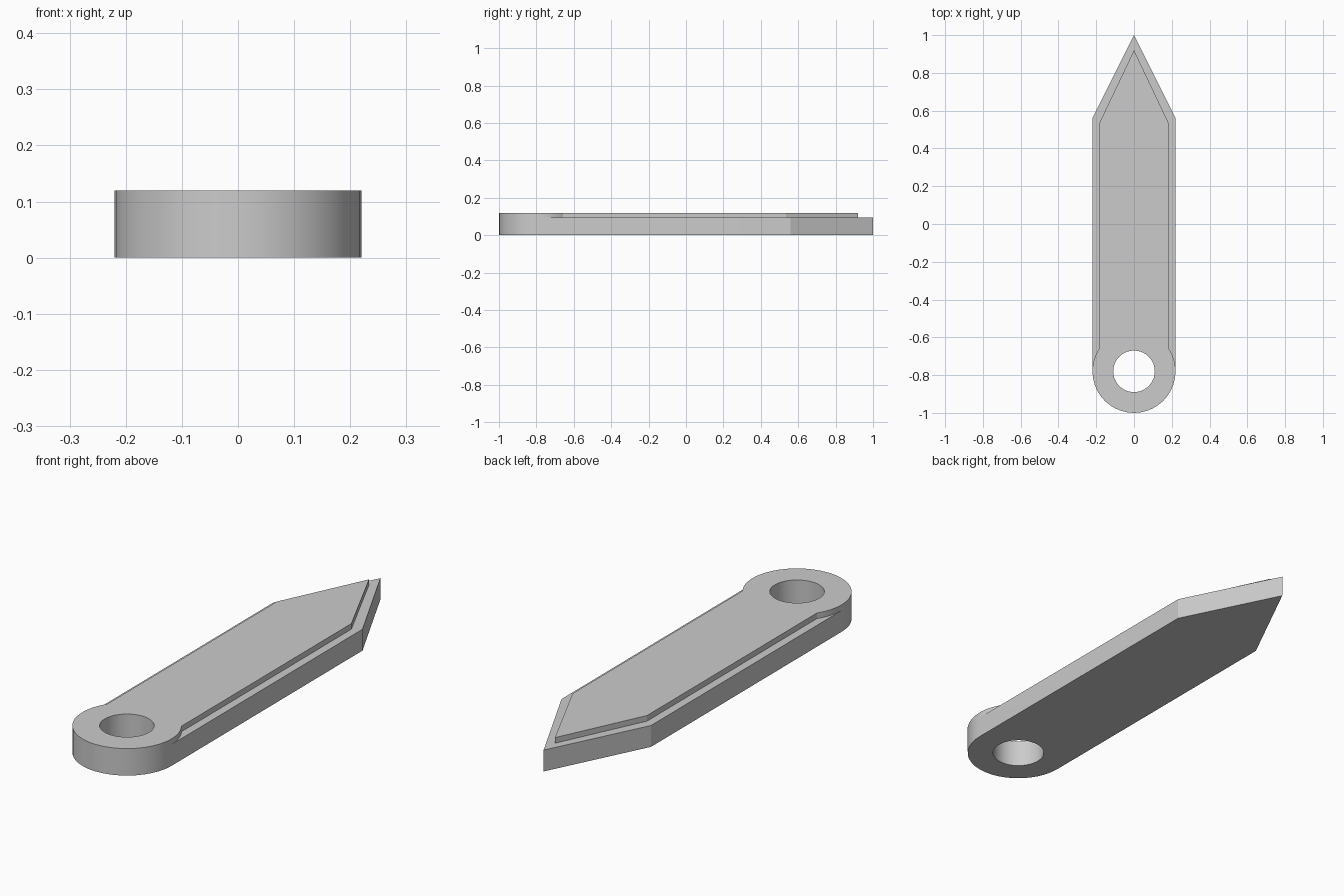
import bpy, bmesh
from math import sin, cos, pi, asin, radians

if "Cube" in bpy.data.objects:
    bpy.data.objects.remove(bpy.data.objects["Cube"])

R, HOLE, CY = 0.22, 0.11, -0.78      # eyelet radius, hole radius, eyelet centre
HEIGHT, RIM = 0.12, 0.095            # full height, height of the stepped rim


def arc(a0, a1, n, r=R):
    return [(r * cos(a0 + (a1 - a0) * i / n), CY + r * sin(a0 + (a1 - a0) * i / n))
            for i in range(n + 1)]


def prism(name, outline, z0, z1):
    bm = bmesh.new()
    face = bm.faces.new([bm.verts.new((x, y, z0)) for x, y in outline])
    up = bmesh.ops.extrude_face_region(bm, geom=[face])["geom"]
    bmesh.ops.translate(bm, vec=(0, 0, z1 - z0),
                        verts=[v for v in up if isinstance(v, bmesh.types.BMVert)])
    bmesh.ops.recalc_face_normals(bm, faces=bm.faces)
    mesh = bpy.data.meshes.new(name)
    bm.to_mesh(mesh)
    bm.free()
    ob = bpy.data.objects.new(name, mesh)
    bpy.context.collection.objects.link(ob)
    return ob


# Pointed tag body with rounded eyelet end
body = prism("pointed_tag", [(R, 0.56), (0, 1), (-R, 0.56)] + arc(pi, 2 * pi, 20), 0, HEIGHT)

# Step around the edge: follows the raised panel inside, runs clear of the body outside
half = 0.183
a = asin((R * R - half * half) ** 0.5 / R)
right = arc(0, a, 6) + [(half, 0.535)]
inner = right + [(0, 0.92)] + [(-x, y) for x, y in reversed(right)]
outer = [(-0.4, CY), (-0.4, 1.2), (0.4, 1.2), (0.4, CY)]
rim_cutter = prism("rim_cutter", inner + outer, RIM, 0.3)

# Round hole through the eyelet
hole_cutter = prism("hole_cutter", arc(0, 2 * pi, 40, HOLE)[:-1], -0.1, 0.3)

for cutter in (rim_cutter, hole_cutter):
    mod = body.modifiers.new(cutter.name, "BOOLEAN")
    mod.operation, mod.solver, mod.object = "DIFFERENCE", "EXACT", cutter
    cutter.hide_render = True
    cutter.hide_set(True)

# Bake the cuts and smooth the round walls
bpy.context.view_layer.objects.active = body
body.select_set(True)
for mod in list(body.modifiers):
    bpy.ops.object.modifier_apply(modifier=mod.name)
for cutter in (rim_cutter, hole_cutter):
    bpy.data.objects.remove(cutter)
bpy.ops.object.shade_smooth_by_angle(angle=radians(20))
